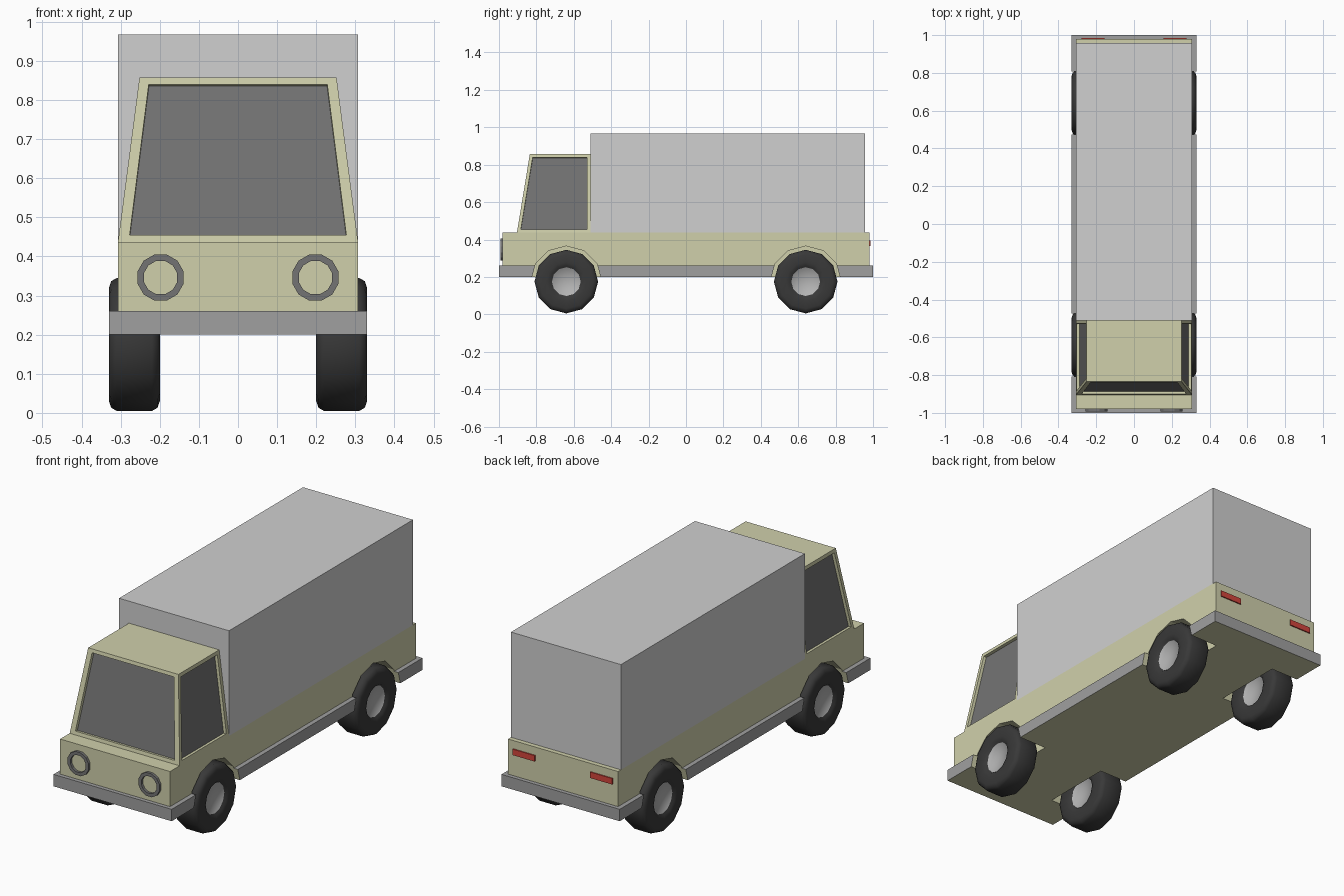
import bpy, bmesh, math
from mathutils import Matrix, Vector

if "Cube" in bpy.data.objects:
    bpy.data.objects.remove(bpy.data.objects["Cube"])


def material(name, rgb):
    m = bpy.data.materials.new(name)
    m.diffuse_color = (*rgb, 1)
    m.use_nodes = True
    m.node_tree.nodes["Principled BSDF"].inputs["Base Color"].default_value = m.diffuse_color
    return m


PAINT = material("olive_cream_paint", (0.63, 0.63, 0.41))
BOX = material("light_grey_box", (0.63, 0.63, 0.63))
TRIM = material("mid_grey_trim", (0.35, 0.35, 0.35))
GLASS = material("dark_grey_glass", (0.175, 0.175, 0.175))
RUBBER = material("black_rubber", (0.04, 0.04, 0.04))
HUB = material("hub_grey", (0.45, 0.45, 0.45))
RED = material("red_lamp", (0.65, 0.06, 0.045))


def finish(name, bm, mats):
    bmesh.ops.recalc_face_normals(bm, faces=bm.faces)
    me = bpy.data.meshes.new(name)
    bm.to_mesh(me)
    bm.free()
    for m in mats:
        me.materials.append(m)
    ob = bpy.data.objects.new(name, me)
    bpy.context.collection.objects.link(ob)
    return ob


def box_bm(lo, hi):
    bm = bmesh.new()
    bmesh.ops.create_cube(bm, size=1)
    for v in bm.verts:
        v.co = Vector([lo[i] if v.co[i] < 0 else hi[i] for i in range(3)])
    return bm


def box(name, lo, hi, mat):
    return finish(name, box_bm(lo, hi), [mat])


def lathe(name, profile, center, mats, closed=False, turn=None, rule=None, smooth=False):
    """Spin (radius, along) points about the x axis in 12 steps."""
    bm = bmesh.new()
    vs = [bm.verts.new((t, 0, r)) for r, t in profile]
    pairs = list(zip(vs, vs[1:])) + ([(vs[-1], vs[0])] if closed else [])
    edges = [bm.edges.new(p) for p in pairs]
    bmesh.ops.spin(bm, geom=vs + edges, cent=(0, 0, 0), axis=(1, 0, 0),
                   angle=2 * math.pi, steps=12)
    bmesh.ops.remove_doubles(bm, verts=bm.verts, dist=1e-4)
    bmesh.ops.dissolve_degenerate(bm, edges=bm.edges, dist=1e-5)
    if rule:
        for f in bm.faces:
            f.material_index = rule(f)
    if turn:
        bm.transform(turn)
    bm.transform(Matrix.Translation(center))
    for f in bm.faces:
        f.smooth = smooth
    ob = finish(name, bm, mats)
    if smooth:
        ob.data.set_sharp_from_angle(angle=math.radians(50))
    return ob


# Lower body and the trim skirt (underside painted like the body)
body = box("lower_body", (-0.307, -0.98, 0.26), (0.307, 0.98, 0.437), PAINT)
bm = box_bm((-0.33, -1, 0.2), (0.33, 1, 0.26))
bm.normal_update()
for f in bm.faces:
    f.material_index = 0 if f.normal.z < -0.5 else 1
skirt = finish("bumper_skirt", bm, [PAINT, TRIM])

# Wheel wells cut out of body and skirt
CORNERS = [(sx, sy) for sx in (-1, 1) for sy in (-1, 1)]
wells = [lathe("wheel_well_cutter", [(0, -0.12), (0.19, -0.12), (0.19, 0.12), (0, 0.12)],
               (sx * 0.295, sy * 0.64, 0.175), [PAINT]) for sx, sy in CORNERS]
for ob in (body, skirt):
    for w in wells:
        mod = ob.modifiers.new("well", 'BOOLEAN')
        mod.operation = 'DIFFERENCE'
        mod.solver = 'EXACT'
        mod.object = w
    bpy.context.view_layer.update()
    dg = bpy.context.evaluated_depsgraph_get()
    cut = bpy.data.meshes.new_from_object(ob.evaluated_get(dg))
    ob.modifiers.clear()
    ob.data = cut
for w in wells:
    bpy.data.objects.remove(w)

# Cargo box
box("cargo_box", (-0.307, -0.51, 0.437), (0.307, 0.957, 0.968), BOX)

# Tapered cab with recessed windows
bm = box_bm((-0.307, -0.904, 0.437), (0.307, -0.51, 0.857))
for v in bm.verts:
    if v.co.z > 0.6:
        v.co.x *= 0.252 / 0.307
        if v.co.y < -0.7:
            v.co.y = -0.835
bm.normal_update()
panes = [f for f in bm.faces if abs(f.normal.x) > 0.7 or f.normal.y < -0.7]
bmesh.ops.inset_individual(bm, faces=panes, thickness=0.018, use_even_offset=True)
for f in panes:
    if f.normal.y < -0.7:
        for v in f.verts:
            v.co.x *= 0.967
bmesh.ops.inset_individual(bm, faces=panes, thickness=0.001, depth=-0.015)
for f in panes:
    f.material_index = 1
finish("cab", bm, [PAINT, GLASS])

# Wheels, with hubs on both sides
half = [(0, 0.045), (0.077, 0.053), (0.085, 0.062), (0.105, 0.065), (0.145, 0.065),
        (0.162, 0.059), (0.17, 0.045)]
tyre = half + [(r, -t) for r, t in reversed(half)]
for sx, sy in CORNERS:
    name = ("front" if sy < 0 else "rear") + ("_left" if sx > 0 else "_right") + "_wheel"
    lathe(name, tyre, (sx * 0.265, sy * 0.64, 0.175), [RUBBER, HUB], smooth=True,
          rule=lambda f: int(max(math.hypot(v.co.y, v.co.z) for v in f.verts) < 0.08))

# Headlight rings and tail lamps
to_y = Matrix.Rotation(math.pi / 2, 4, 'Z') @ Matrix.Rotation(math.pi / 12, 4, 'X')
for sx in (-1, 1):
    lathe("headlight_ring", [(0.044, -0.01), (0.061, -0.01), (0.061, 0.01), (0.044, 0.01)],
          (sx * 0.198, -0.983, 0.346), [GLASS], closed=True, turn=to_y)
    a, b = sorted((sx * 0.155, sx * 0.278))
    box("tail_lamp", (a, 0.977, 0.366), (b, 0.986, 0.396), RED)
